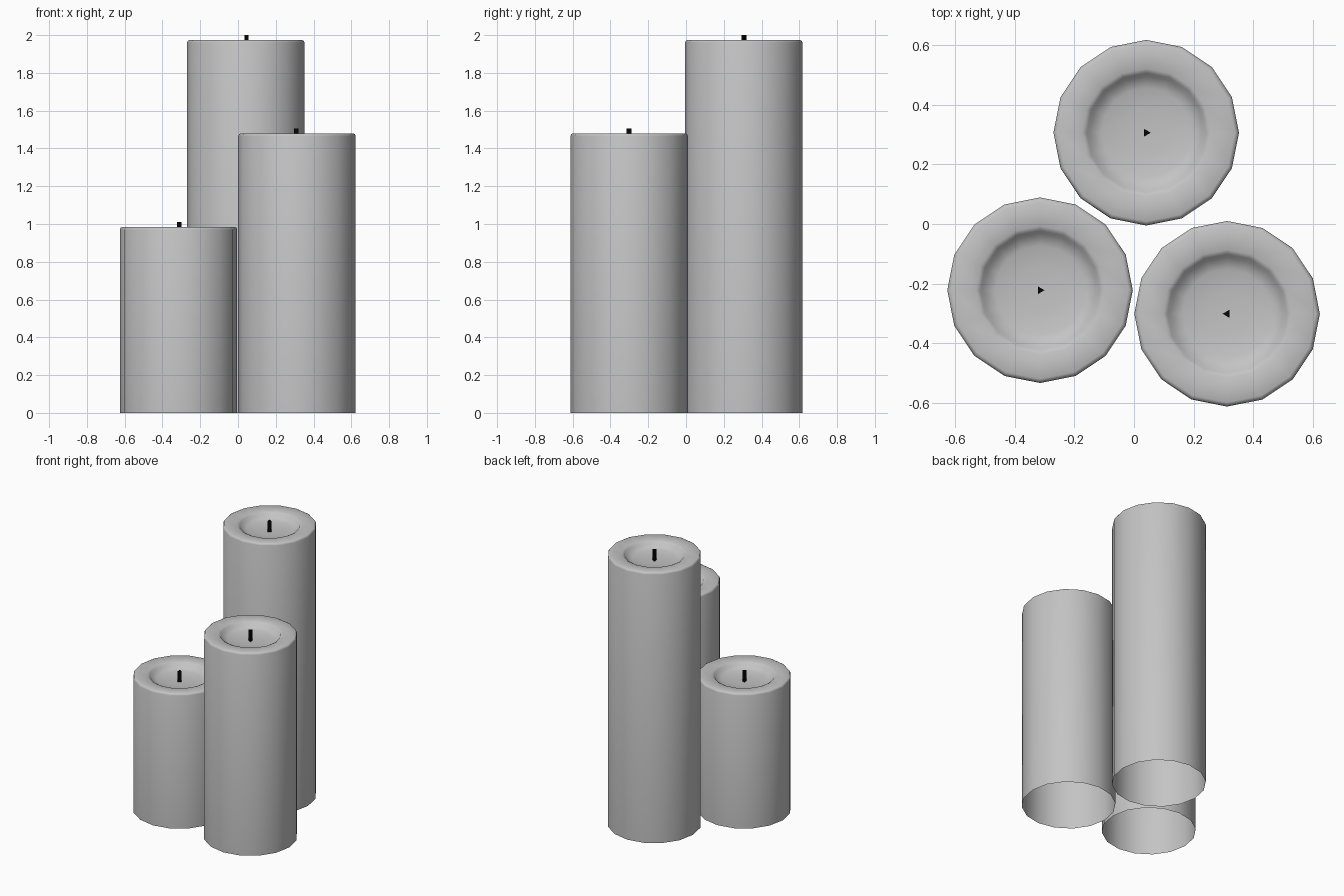
import bpy, bmesh, math

cube = bpy.data.objects.get("Cube")
if cube:
    bpy.data.objects.remove(cube, do_unlink=True)


def make_material(name, rgb):
    mat = bpy.data.materials.new(name)
    mat.use_nodes = True
    mat.diffuse_color = (*rgb, 1)
    mat.node_tree.nodes["Principled BSDF"].inputs["Base Color"].default_value = (*rgb, 1)
    return mat


WAX = make_material("grey_wax", (0.55, 0.55, 0.55))
BLACK = make_material("black_wick", (0.002, 0.002, 0.002))
SIDES = 16
RADIUS = 0.311


def finish(bm, name, mat, location):
    mesh = bpy.data.meshes.new(name)
    bm.to_mesh(mesh)
    bm.free()
    mesh.materials.append(mat)
    obj = bpy.data.objects.new(name, mesh)
    obj.location = location
    bpy.context.collection.objects.link(obj)
    return obj


def lathe(profile):
    """Spin (radius, height) points round z; a zero radius closes to a point."""
    bm = bmesh.new()
    rings = []
    for r, z in profile:
        count = SIDES if r > 0 else 1
        rings.append([bm.verts.new((r * math.cos(math.tau * i / SIDES),
                                    r * math.sin(math.tau * i / SIDES), z))
                      for i in range(count)])
    for low, high in zip(rings, rings[1:]):
        for i in range(SIDES):
            j = (i + 1) % SIDES
            if len(high) == 1:
                bm.faces.new((low[i], low[j], high[0]))
            else:
                bm.faces.new((low[i], low[j], high[j], high[i]))
    return bm


def candle(name, x, y, top, wick_turn):
    # Open-bottomed wax shell with a rounded rim and a melted hollow
    profile = [(RADIUS, 0), (RADIUS, top - 0.015), (RADIUS - 0.004, top - 0.005),
               (RADIUS - 0.014, top), (0.215, top - 0.004), (0.2, top - 0.012),
               (0.19, top - 0.032), (0.15, top - 0.045), (0.08, top - 0.053),
               (0, top - 0.055)]
    wax = finish(lathe(profile), name + "_candle", WAX, (x, y, 0))
    bpy.ops.object.select_all(action='DESELECT')
    wax.select_set(True)
    bpy.context.view_layer.objects.active = wax
    bpy.ops.object.shade_smooth_by_angle(angle=math.radians(60))

    # Three-sided wick standing in the hollow
    bm = bmesh.new()
    bmesh.ops.create_cone(bm, cap_ends=True, segments=3, radius1=0.015,
                          radius2=0.015, depth=0.082)
    # The first corner of the cone points along +y
    wick = finish(bm, name + "_wick", BLACK, (x, y, top - 0.016))
    wick.rotation_euler.z = wick_turn - math.pi / 2


candle("tall", 0.041, 0.306, 1.975, 0)
candle("medium", 0.312, -0.301, 1.48, math.pi)
candle("short", -0.315, -0.222, 0.985, 0)
